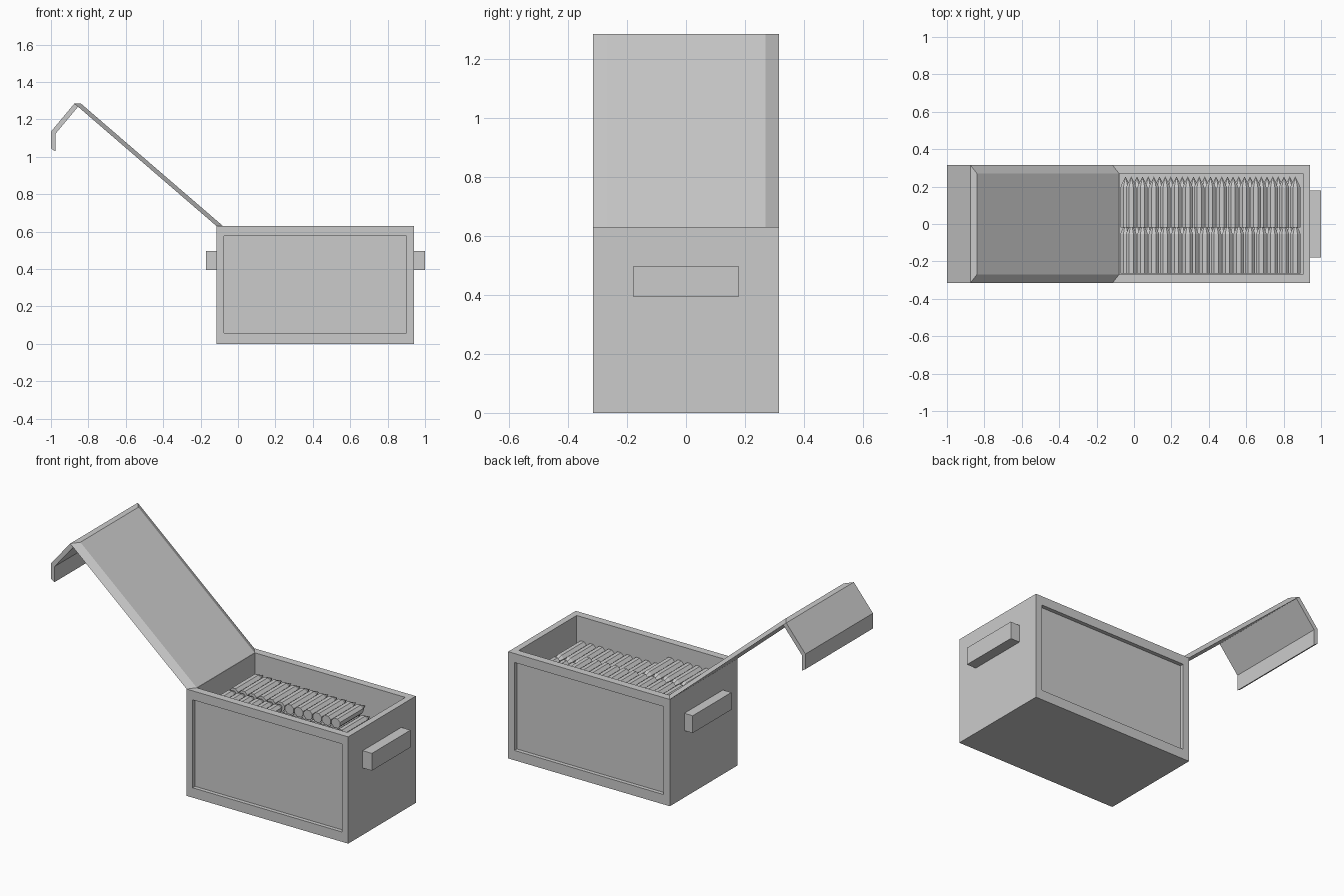
import bpy, bmesh, math
from mathutils import Matrix

if "Cube" in bpy.data.objects:
    bpy.data.objects.remove(bpy.data.objects["Cube"])


def finish(name, bm):
    bmesh.ops.recalc_face_normals(bm, faces=bm.faces[:])
    me = bpy.data.meshes.new(name)
    bm.to_mesh(me)
    bm.free()
    ob = bpy.data.objects.new(name, me)
    bpy.context.collection.objects.link(ob)
    return ob


def add_box(bm, x0, x1, y0, y1, z0, z1):
    m = Matrix.Translation(((x0 + x1) / 2, (y0 + y1) / 2, (z0 + z1) / 2)) @ \
        Matrix.Diagonal((x1 - x0, y1 - y0, z1 - z0, 1))
    bmesh.ops.create_cube(bm, size=1, matrix=m)


def sink(bm, axis, sign, lo, hi, level):
    """Inset the outer face on one side to the given rectangle and push it in."""
    bm.normal_update()
    f = max(bm.faces, key=lambda g: g.calc_center_median()[axis] * sign)
    bmesh.ops.inset_region(bm, faces=[f], thickness=0.04)
    others = [a for a in range(3) if a != axis]
    mid = f.calc_center_median()
    for v in f.verts:
        for i, a in enumerate(others):
            v.co[a] = lo[i] if v.co[a] < mid[a] else hi[i]
    new = bmesh.ops.extrude_discrete_faces(bm, faces=[f])["faces"][0]
    for v in new.verts:
        v.co[axis] = level


# crate body: open top, framed recess on the front and back
bm = bmesh.new()
add_box(bm, -0.115, 0.94, -0.315, 0.315, 0, 0.63)
sink(bm, 1, -1, (-0.075, 0.058), (0.9, 0.577), -0.292)
sink(bm, 1, 1, (-0.075, 0.058), (0.9, 0.577), 0.292)
sink(bm, 2, 1, (-0.078, -0.27), (0.903, 0.27), 0.03)
finish("crate_body", bm)

# carrying handles
for name, x0, x1 in (("handle_left", -0.17, -0.115), ("handle_right", 0.94, 1.0)):
    bm = bmesh.new()
    add_box(bm, x0, x1, -0.18, 0.18, 0.395, 0.497)
    finish(name, bm)

# open lid panel with bevelled rim
bm = bmesh.new()
rings = []
for x0, x1, w in ((-0.115, -0.875, 0.315), (-0.08, -0.84, 0.27)):
    rings.append([bm.verts.new(c) for c in
                  ((x0, -w, 0.63), (x1, -w, 1.285), (x1, w, 1.285), (x0, w, 0.63))])
for r in rings:
    bm.faces.new(r)
for i in range(4):
    j = (i + 1) % 4
    bm.faces.new((rings[0][i], rings[0][j], rings[1][j], rings[1][i]))
finish("lid_panel", bm)

# folded lip at the end of the lid
bm = bmesh.new()
profile = [(-0.875, 1.285), (-1, 1.135), (-1, 1.045), (-0.977, 1.03),
           (-0.977, 1.122), (-0.855, 1.268)]
f = bm.faces.new([bm.verts.new((x, -0.315, z)) for x, z in profile])
ext = bmesh.ops.extrude_face_region(bm, geom=[f])["geom"]
for v in ext:
    if isinstance(v, bmesh.types.BMVert):
        v.co.y = 0.315
finish("lid_lip", bm)


def add_round(bm, x, y, z, r, sides=8):
    """One pointed cartridge along +y."""
    prev = None
    for d, k in ((0, 1), (0.212, 1), (0.23, 0.75)):
        ring = [bm.verts.new((x + r * k * math.cos(a), y + d, z + r * k * math.sin(a)))
                for a in (math.tau * (i + 0.5) / sides for i in range(sides))]
        if prev:
            for i in range(sides):
                j = (i + 1) % sides
                bm.faces.new((prev[i], prev[j], ring[j], ring[i]))
        else:
            bm.faces.new(ring)
        prev = ring
    tip = bm.verts.new((x, y + 0.272, z))
    for i in range(sides):
        bm.faces.new((prev[i], prev[(i + 1) % sides], tip))


# stacked cartridges, top layer only partly filled
PITCH, R = 0.0605, 0.03
for name, y, x_end in (("cartridges_front", -0.265, 0.32), ("cartridges_back", -0.018, 0.71)):
    bm = bmesh.new()
    for layer in range(8):
        shift = 0.5 * PITCH * (layer % 2 == 0)
        for i in range(16 - (layer % 2 == 0)):
            x = -0.045 + i * PITCH + shift
            if layer == 0 and x > x_end:
                continue
            add_round(bm, x, y, 0.52 - 0.057 * layer, R)
    finish(name, bm)
